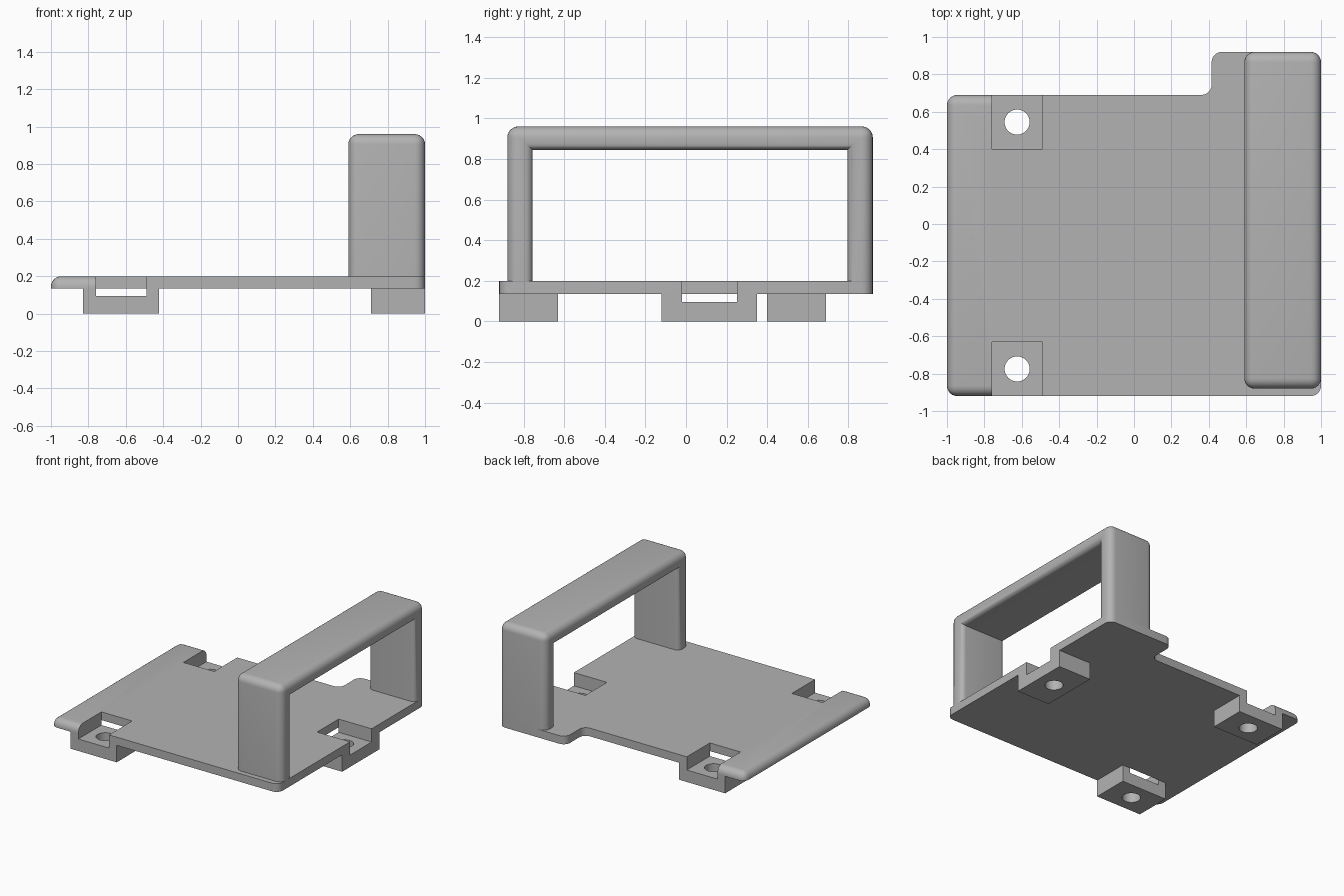
import bpy, bmesh
from math import radians
from mathutils import Matrix, Vector

cube = bpy.data.objects.get("Cube")
if cube:
    bpy.data.objects.remove(cube, do_unlink=True)

grey = bpy.data.materials.new("plain grey")
grey.use_nodes = True
colour = (0.45, 0.45, 0.45, 1)
grey.diffuse_color = colour
grey.node_tree.nodes["Principled BSDF"].inputs["Base Color"].default_value = colour

BASE, FLOOR, UNDER, TOP = 0, 0.095, 0.135, 0.2
FRONT, BACK, TAB = -0.92, 0.69, 0.92
STRIP, POCKET, SLOT = -0.76, 0.29, 0.27
ROUND = 0.055


def prism(points, depth):
    """Extrude a closed 3D outline along the depth vector."""
    bm = bmesh.new()
    face = bm.faces.new([bm.verts.new(p) for p in points])
    grown = bmesh.ops.extrude_face_region(bm, geom=[face])["geom"]
    verts = [g for g in grown if isinstance(g, bmesh.types.BMVert)]
    bmesh.ops.translate(bm, verts=verts, vec=depth)
    bmesh.ops.recalc_face_normals(bm, faces=bm.faces)
    return bm


def round_edges(bm, radius, rule):
    edges = [e for e in bm.edges if rule(*(v.co for v in e.verts))]
    bmesh.ops.bevel(bm, geom=edges, offset=radius, segments=6, profile=0.5,
                    affect='EDGES', clamp_overlap=False)


def finish(bm, name):
    mesh = bpy.data.meshes.new(name)
    bmesh.ops.recalc_face_normals(bm, faces=bm.faces)
    bm.to_mesh(mesh)
    bm.free()
    obj = bpy.data.objects.new(name, mesh)
    bpy.context.collection.objects.link(obj)
    mesh.materials.append(grey)
    return obj


def smooth(obj):
    bpy.ops.object.select_all(action='DESELECT')
    obj.select_set(True)
    bpy.context.view_layer.objects.active = obj
    bpy.ops.object.shade_smooth_by_angle(angle=radians(35))


def near(a, b):
    return abs(a - b) < 1e-4


# Base plate: notched outline with rounded corners and a softened left strip
px = STRIP + SLOT
ry, rx = -0.02, 0.71
outline = [(-1, FRONT), (STRIP, FRONT), (STRIP, FRONT + POCKET), (px, FRONT + POCKET),
           (px, FRONT), (1, FRONT), (1, ry), (rx, ry), (rx, ry + SLOT), (1, ry + SLOT),
           (1, TAB), (0.415, TAB), (0.415, BACK), (px, BACK), (px, BACK - POCKET),
           (STRIP, BACK - POCKET), (STRIP, BACK), (-1, BACK)]
rounded = [(-1, FRONT), (-1, BACK), (1, FRONT), (1, TAB), (0.415, TAB), (0.415, BACK)]


def plate_edge(a, b):
    if near(a.x, b.x) and near(a.y, b.y):
        return any(near(a.x, x) and near(a.y, y) for x, y in rounded)
    on_top = near(a.z, TOP) and near(b.z, TOP)
    rim = near(a.x, -1) or near(b.x, -1)
    return on_top and rim


bm = prism([(x, y, UNDER) for x, y in outline], Vector((0, 0, TOP - UNDER)))
round_edges(bm, ROUND, plate_edge)
smooth(finish(bm, "base_plate"))

# Carrying handle: an arch with soft outer and inner rims
y0, y1, i0, i1 = -0.88, TAB, -0.755, 0.795
peak, inside = 0.96, 0.845
arch = [(y0, TOP), (y0, peak), (y1, peak), (y1, TOP),
        (i1, TOP), (i1, inside), (i0, inside), (i0, TOP)]
bm = prism([(0.59, y, z) for y, z in arch], Vector((0.41, 0, 0)))


def outer(p):
    return near(p.y, y0) or near(p.y, y1) or near(p.z, peak)


def inner(p):
    return near(p.y, i0) or near(p.y, i1)


def above_plate(a, b):
    return not (near(a.z, TOP) and near(b.z, TOP))


round_edges(bm, ROUND, lambda a, b: outer(a) and outer(b) and above_plate(a, b))
round_edges(bm, 0.04, lambda a, b: inner(a) and inner(b) and above_plate(a, b)
            and near(a.x, b.x))
smooth(finish(bm, "handle"))


# Screw brackets: open channels under the pockets, each with a hole
def bracket(name, x, y, width, turn):
    w, s, d = width / 2, SLOT / 2, POCKET / 2
    channel = [(-w, BASE), (w, BASE), (w, UNDER), (s, UNDER),
               (s, FLOOR), (-s, FLOOR), (-s, UNDER), (-w, UNDER)]
    place = Matrix.Translation((x, y, 0)) @ Matrix.Rotation(radians(turn), 4, 'Z')
    bm = prism([(u, -d, z) for u, z in channel], Vector((0, POCKET, 0)))
    bm.transform(place)
    body = finish(bm, name)
    bm = bmesh.new()
    bmesh.ops.create_cone(bm, cap_ends=True, segments=40, radius1=0.067,
                          radius2=0.067, depth=0.4, matrix=place)
    drill = finish(bm, name + "_drill")
    drill.hide_render = True
    cut = body.modifiers.new("hole", 'BOOLEAN')
    cut.operation, cut.solver, cut.object = 'DIFFERENCE', 'EXACT', drill
    bpy.context.view_layer.objects.active = body
    bpy.ops.object.modifier_apply(modifier=cut.name)
    bpy.data.objects.remove(drill, do_unlink=True)
    smooth(body)


mid = STRIP + SLOT / 2
bracket("front_bracket", mid, FRONT + POCKET / 2, 0.405, 0)
bracket("back_bracket", mid, BACK - POCKET / 2, 0.405, 0)
bracket("left_bracket", 1 - POCKET / 2, ry + SLOT / 2, 0.47, 90)
